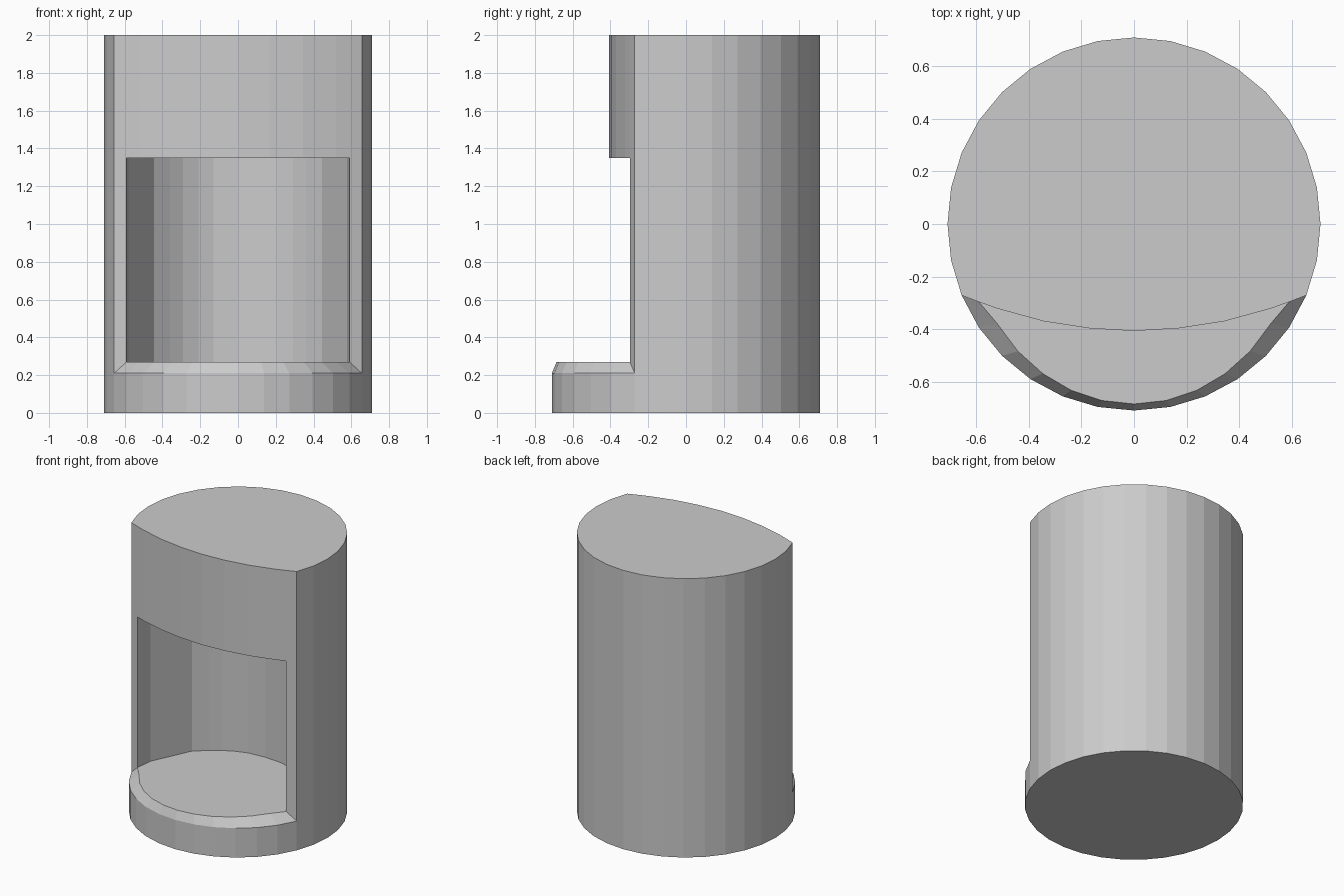
import bpy, bmesh, math

if "Cube" in bpy.data.objects:
    bpy.data.objects.remove(bpy.data.objects["Cube"])

R = 0.71
Z_RIM, Z_FLOOR, Z_CEIL, Z_TOP = 0.21, 0.27, 1.35, 2.0

bm = bmesh.new()


def polygon(points):
    bm.faces.new([bm.verts.new(p) for p in points])


def at(profile, z):
    return [(x, y, z) for x, y in profile]


def strip(lower, upper):
    for i in range(len(lower) - 1):
        polygon([lower[i], lower[i + 1], upper[i + 1], upper[i]])


def mirrored(right_half):
    """Right half runs from the outside to x = 0; result runs left to right."""
    return [(-x, y) for x, y in right_half] + right_half[-2::-1]


def arc(first, last):
    return [(R * math.cos(i * math.tau / 32), R * math.sin(i * math.tau / 32))
            for i in range(first, last + 1)]


# Plan profiles: round back, round base front, bowed facade and cavity
back = arc(-2, 18)
base_front = arc(18, 30)
facade = mirrored([back[0], (0.59, -0.297), (0.52, -0.322),
                   (0.345, -0.37), (0.17, -0.397), (0, -0.407)])
cavity = mirrored([(0.59, -0.297), (0.577, -0.17), (0.445, 0.115), (0.36, 0.185),
                   (0.29, 0.235), (0.21, 0.275), (0.13, 0.30), (0, 0.31)])
floor_front = [(x * 0.88, y * 0.965) for x, y in base_front]
floor_front[0], floor_front[-1] = cavity[0], cavity[-1]

# Outer shell
for z0, z1 in ((0, Z_RIM), (Z_RIM, Z_CEIL), (Z_CEIL, Z_TOP)):
    strip(at(back, z0), at(back, z1))
polygon(at(back + base_front[1:-1], 0))
polygon(at(back + facade[1:-1], Z_TOP))

# Base with its bevelled front rim
strip(at(base_front, 0), at(base_front, Z_RIM))
strip(at(base_front, Z_RIM), at(floor_front, Z_FLOOR))

# Bowed upper facade
strip(at(facade, Z_CEIL), at(facade, Z_TOP))

# Cavity wall, floor and ceiling
strip(at(cavity, Z_FLOOR), at(cavity, Z_CEIL))
polygon(at(floor_front + cavity[-2:0:-1], Z_FLOOR))
polygon(at(facade[1:-1] + cavity[-2:0:-1], Z_CEIL))

# Narrow posts beside the opening
for s in (-1, 1):
    (ox, oy), (ix, iy) = facade[-1], facade[-2]
    polygon([(s * ox, oy, Z_RIM), (s * ix, iy, Z_FLOOR),
             (s * ix, iy, Z_CEIL), (s * ox, oy, Z_CEIL)])

bmesh.ops.remove_doubles(bm, verts=bm.verts, dist=0.0005)
bmesh.ops.recalc_face_normals(bm, faces=bm.faces)
mesh = bpy.data.meshes.new("round_housing")
bm.to_mesh(mesh)
bm.free()
bpy.context.collection.objects.link(bpy.data.objects.new("round_housing", mesh))
